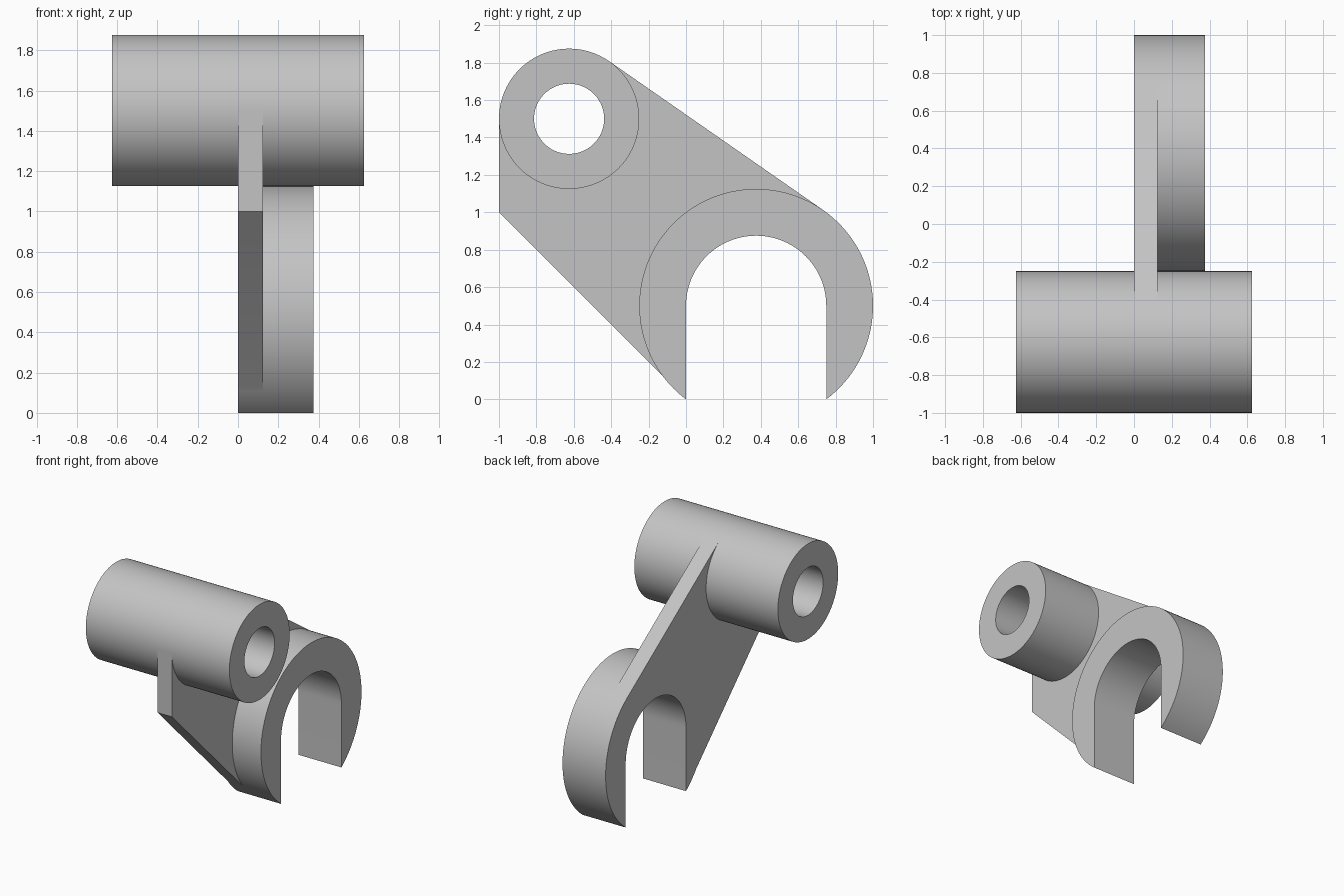
import bpy, bmesh
from math import sin, cos, radians, acos, degrees, sqrt, pi

if "Cube" in bpy.data.objects:
    bpy.data.objects.remove(bpy.data.objects["Cube"])

grey = bpy.data.materials.new("plain grey")
grey.diffuse_color = (0.55, 0.55, 0.55, 1)
grey.use_nodes = True
grey.node_tree.nodes["Principled BSDF"].inputs["Base Color"].default_value = grey.diffuse_color

BARREL, HOOK = (-0.625, 1.5), (0.375, 0.5)      # centres as (y, z)
R_BARREL, R_BORE, R_HOOK, R_SLOT = 0.375, 0.1875, 0.625, 0.375


def arc(centre, r, a0, a1, n):
    """Points on a circle in the y-z plane, angles in degrees."""
    return [(centre[0] + r * cos(radians(a0 + (a1 - a0) * i / n)),
             centre[1] + r * sin(radians(a0 + (a1 - a0) * i / n))) for i in range(n + 1)]


def finish(bm, name):
    bmesh.ops.recalc_face_normals(bm, faces=bm.faces)
    me = bpy.data.meshes.new(name)
    bm.to_mesh(me)
    bm.free()
    me.materials.append(grey)
    ob = bpy.data.objects.new(name, me)
    bpy.context.collection.objects.link(ob)
    bpy.ops.object.select_all(action='DESELECT')
    ob.select_set(True)
    bpy.context.view_layer.objects.active = ob
    bpy.ops.object.shade_smooth_by_angle(angle=radians(30))
    return ob


def plate(name, outline, x0, x1):
    """Extrude a closed y-z outline along x."""
    bm = bmesh.new()
    face = bm.faces.new([bm.verts.new((x0, y, z)) for y, z in outline])
    ext = bmesh.ops.extrude_face_region(bm, geom=[face], use_keep_orig=True)
    moved = [g for g in ext["geom"] if isinstance(g, bmesh.types.BMVert)]
    bmesh.ops.translate(bm, verts=moved, vec=(x1 - x0, 0, 0))
    return finish(bm, name)


def tube(name, centre, r_out, r_in, x0, x1, n=96):
    """Hollow cylinder along x."""
    bm = bmesh.new()
    rings = [[bm.verts.new((x, y, z)) for y, z in arc(centre, r, 0, 360, n)[:-1]]
             for x, r in ((x0, r_out), (x1, r_out), (x1, r_in), (x0, r_in))]
    for k in range(4):
        a, b = rings[k], rings[(k + 1) % 4]
        for i in range(n):
            j = (i + 1) % n
            bm.faces.new((a[i], a[j], b[j], b[i]))
    return finish(bm, name)


# Pivot barrel with a through bore
tube("barrel", BARREL, R_BARREL, R_BORE, -0.625, 0.625)

# Shared shapes: slot with round top, and the line tangent to barrel and hook
slot = [(0.0, 0.0)] + arc(HOOK, R_SLOT, 180, 0, 48) + [(0.75, 0.0)]
tangent = -45 + degrees(acos((R_BARREL - R_HOOK) / sqrt(2)))
tip = degrees(acos(0.6))                         # hook tips meet z = 0
foot = 180 + degrees(acos(0.8))                  # where the lower web edge meets the hook
outer_front = arc(HOOK, R_HOOK, -tip, tangent, 36)[1:]
outer_back = arc(HOOK, R_HOOK, tangent, foot, 48)[1:]
outer_foot = arc(HOOK, R_HOOK, foot, 180 + tip, 8)[1:-1]

# Open hook
plate("hook", slot + outer_front + outer_back + outer_foot, 0.125, 0.375)

# Web joining barrel and hook; its upper end stops inside the barrel wall
seat = arc(BARREL, 0.28, tangent, -180, 48)
web = (slot + outer_front + arc(BARREL, R_BARREL, tangent, tangent, 1)[:1] + seat
       + [(-1.0, 1.5), (-1.0, 1.0), (-0.125, 0.125)] + outer_foot)
plate("web", web, 0.0, 0.125)
